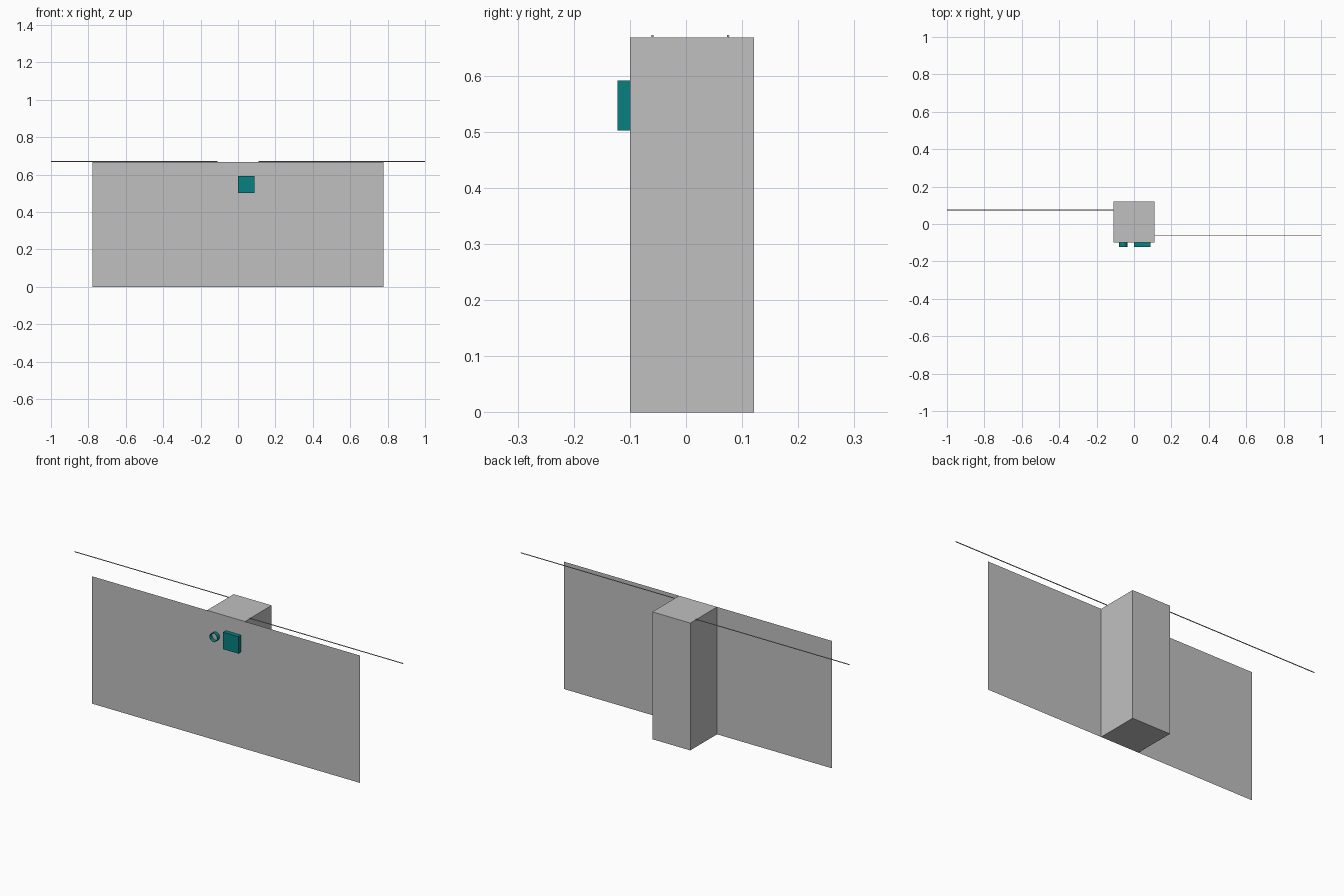
import bpy
import bmesh
import math
from mathutils import Matrix

cube = bpy.data.objects.get("Cube")
if cube:
    bpy.data.objects.remove(cube, do_unlink=True)


def material(name, rgb):
    mat = bpy.data.materials.new(name)
    mat.use_nodes = True
    colour = (*rgb, 1.0)
    mat.diffuse_color = colour
    mat.node_tree.nodes["Principled BSDF"].inputs["Base Color"].default_value = colour
    return mat


grey = material("silver grey", (0.527, 0.527, 0.527))
teal = material("teal", (0.002, 0.216, 0.216))


def add_object(name, bm, mat):
    mesh = bpy.data.meshes.new(name)
    bm.to_mesh(mesh)
    bm.free()
    mesh.materials.append(mat)
    obj = bpy.data.objects.new(name, mesh)
    bpy.context.collection.objects.link(obj)
    return obj


def box(name, low, high, mat, open_front=False):
    bm = bmesh.new()
    size = [b - a for a, b in zip(low, high)]
    mid = [(a + b) / 2 for a, b in zip(low, high)]
    bmesh.ops.create_cube(bm, size=1, matrix=Matrix.Translation(mid) @ Matrix.Diagonal((*size, 1)))
    if open_front:
        bm.normal_update()
        front = [f for f in bm.faces if f.normal.y < -0.9]
        bmesh.ops.delete(bm, geom=front, context='FACES')
    return add_object(name, bm, mat)


def tube(name, centre, radius, length, axis, sides, mat, caps):
    bm = bmesh.new()
    turn = Matrix.Rotation(math.pi / 2, 4, 'Y' if axis == 'X' else 'X')
    bmesh.ops.create_cone(bm, cap_ends=caps, segments=sides, radius1=radius, radius2=radius,
                          depth=length, matrix=Matrix.Translation(centre) @ turn)
    for f in bm.faces:
        f.smooth = len(f.verts) == 4
    return add_object(name, bm, mat)


FRONT, TOP = -0.10, 0.668

# Thin front panel
bm = bmesh.new()
corners = [(-0.778, 0), (0.778, 0), (0.778, TOP), (-0.778, TOP)]
bm.faces.new([bm.verts.new((x, FRONT, z)) for x, z in corners])
add_object("front_panel", bm, grey)

# Square column behind the panel, closed at the front by the panel itself
box("column", (-0.11, FRONT, 0), (0.11, 0.1215, TOP), grey, open_front=True)

# Square button and open ring on the panel
box("square_button", (0, -0.1225, 0.502), (0.0875, FRONT, 0.591), teal)
tube("round_ring", (-0.058, -0.111, 0.547), 0.022, 0.0225, 'Y', 24, teal, caps=False)

# Thin rods running out from either side of the column top
for name, side, y in (("left_rod", 1, -0.06), ("right_rod", -1, 0.075)):
    tube(name, (side * 0.555, y, 0.6705), 0.0023, 0.89, 'X', 12, grey, caps=True)
